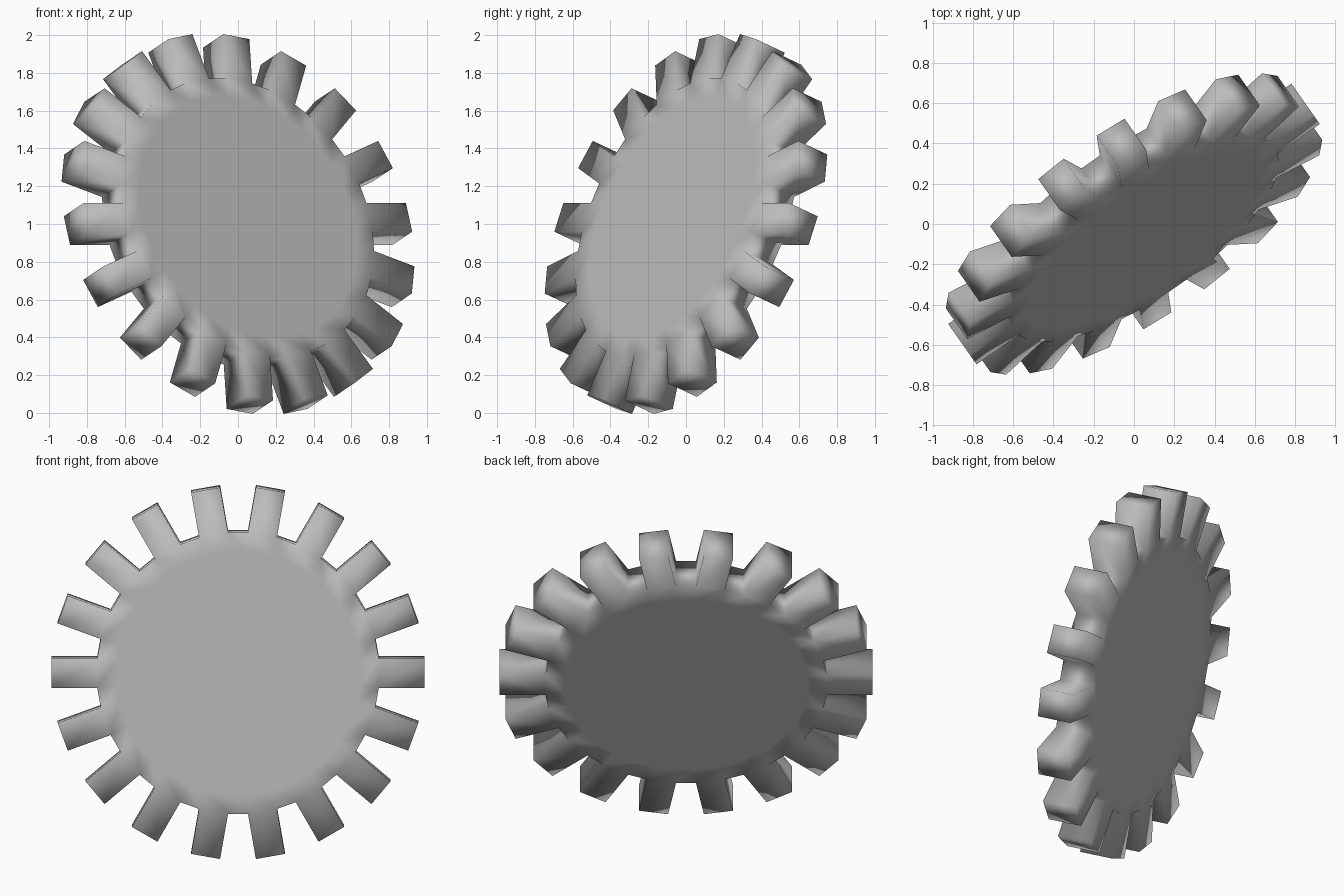
import bpy, bmesh, math
from mathutils import Matrix, Vector

if "Cube" in bpy.data.objects:
    bpy.data.objects.remove(bpy.data.objects["Cube"], do_unlink=True)

TEETH = 18
TIP, ROOT, INNER = 1.04, 0.785, 0.68   # distances from the axle line
HALF_W, THICK = 0.082, 0.20            # half tooth width, wheel thickness
AZIMUTH, LEAN = math.radians(35), math.radians(21)

# Material
grey = bpy.data.materials.new("plain_grey")
grey.use_nodes = True
colour = (0.5, 0.5, 0.5, 1)
grey.diffuse_color = colour
grey.node_tree.nodes["Principled BSDF"].inputs["Base Color"].default_value = colour

# Flat wheel outline: centre disc, rim ring and square teeth
bm = bmesh.new()
rings = []
for i in range(TEETH):
    a = math.tau * i / TEETH
    out = Vector((math.cos(a), math.sin(a), 0))
    side = Vector((-math.sin(a), math.cos(a), 0))
    for s in (-1, 1):
        rings.append([bm.verts.new(out * r + side * s * w) for r, w in
                      ((INNER, HALF_W * INNER / ROOT), (ROOT, HALF_W), (TIP, HALF_W))])

bm.faces.new([r[0] for r in rings])
for i, here in enumerate(rings):
    there = rings[(i + 1) % len(rings)]
    bm.faces.new((here[0], here[1], there[1], there[0]))
    if i % 2 == 0:
        bm.faces.new((here[1], here[2], there[2], there[1]))
bmesh.ops.recalc_face_normals(bm, faces=bm.faces)
for f in bm.faces:
    f.smooth = True

mesh = bpy.data.meshes.new("gear_wheel")
bm.to_mesh(mesh)
bm.free()
mesh.materials.append(grey)
gear = bpy.data.objects.new("gear_wheel", mesh)
bpy.context.collection.objects.link(gear)

# Thickness
solid = gear.modifiers.new("thickness", "SOLIDIFY")
solid.thickness = THICK
solid.offset = 0

# Lean the wheel back and turn it about the vertical
gear.matrix_world = (Matrix.Translation((0, 0, 1))
                     @ Matrix.Rotation(AZIMUTH, 4, "Z")
                     @ Matrix.Rotation(math.pi / 2 - LEAN, 4, "X"))
